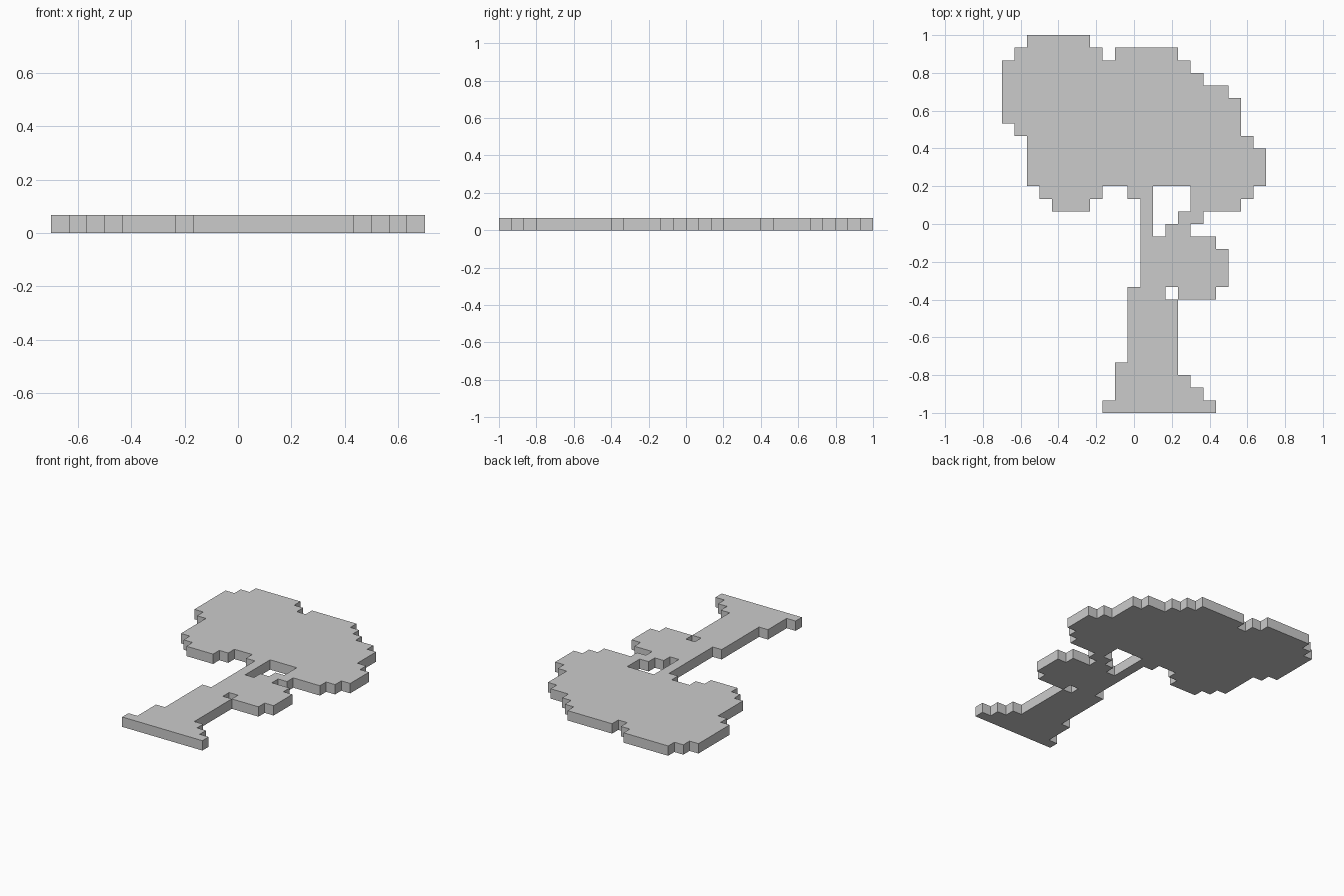
import bpy, bmesh, math

if "Cube" in bpy.data.objects:
    bpy.data.objects.remove(bpy.data.objects["Cube"])

CELL = 2 / 30          # one pixel of the 21 x 30 silhouette
COLS, ROWS = 21, 30

# Each entry: (number of pixel rows, filled column spans), top to bottom
# Leafy crown
CROWN = [
    (1, [(2, 7)]),
    (1, [(1, 8), (9, 14)]),
    (1, [(0, 15)]),
    (1, [(0, 16)]),
    (1, [(0, 18)]),
    (2, [(0, 19)]),
    (1, [(1, 19)]),
    (1, [(2, 20)]),
    (3, [(2, 21)]),
]
# Lower crown lobes, thin upper trunk and side branch
BRANCHES = [
    (1, [(3, 8), (10, 12), (15, 20)]),
    (1, [(4, 7), (11, 12), (15, 19)]),
    (1, [(11, 12), (14, 16)]),
    (1, [(11, 12), (13, 15)]),
]
# Small leaf clump beside the trunk
CLUMP = [
    (1, [(11, 17)]),
    (3, [(11, 18)]),
    (1, [(10, 13), (14, 17)]),
]
# Trunk and flared roots
TRUNK = [
    (5, [(10, 14)]),
    (1, [(9, 14)]),
    (1, [(9, 15)]),
    (1, [(9, 16)]),
    (1, [(8, 17)]),
]

bm = bmesh.new()
grid = {}


def corner(c, r):
    """Shared grid vertex at column edge c, row edge r."""
    if (c, r) not in grid:
        grid[c, r] = bm.verts.new(((c - COLS / 2) * CELL, (ROWS / 2 - r) * CELL, 0))
    return grid[c, r]


# Flat silhouette from pixel squares
row = 0
for count, spans in CROWN + BRANCHES + CLUMP + TRUNK:
    for _ in range(count):
        for start, end in spans:
            for c in range(start, end):
                bm.faces.new([corner(c, row), corner(c, row + 1),
                              corner(c + 1, row + 1), corner(c + 1, row)])
        row += 1

# Thicken by one pixel and merge the coplanar squares
top = bmesh.ops.extrude_face_region(bm, geom=bm.faces[:], use_keep_orig=True)["geom"]
bmesh.ops.translate(bm, vec=(0, 0, CELL),
                    verts=[g for g in top if isinstance(g, bmesh.types.BMVert)])
bmesh.ops.recalc_face_normals(bm, faces=bm.faces[:])
bmesh.ops.dissolve_limit(bm, angle_limit=math.radians(1),
                         verts=bm.verts[:], edges=bm.edges[:])

mesh = bpy.data.meshes.new("pixel_tree")
bm.to_mesh(mesh)
bm.free()
bpy.context.collection.objects.link(bpy.data.objects.new("pixel_tree", mesh))
